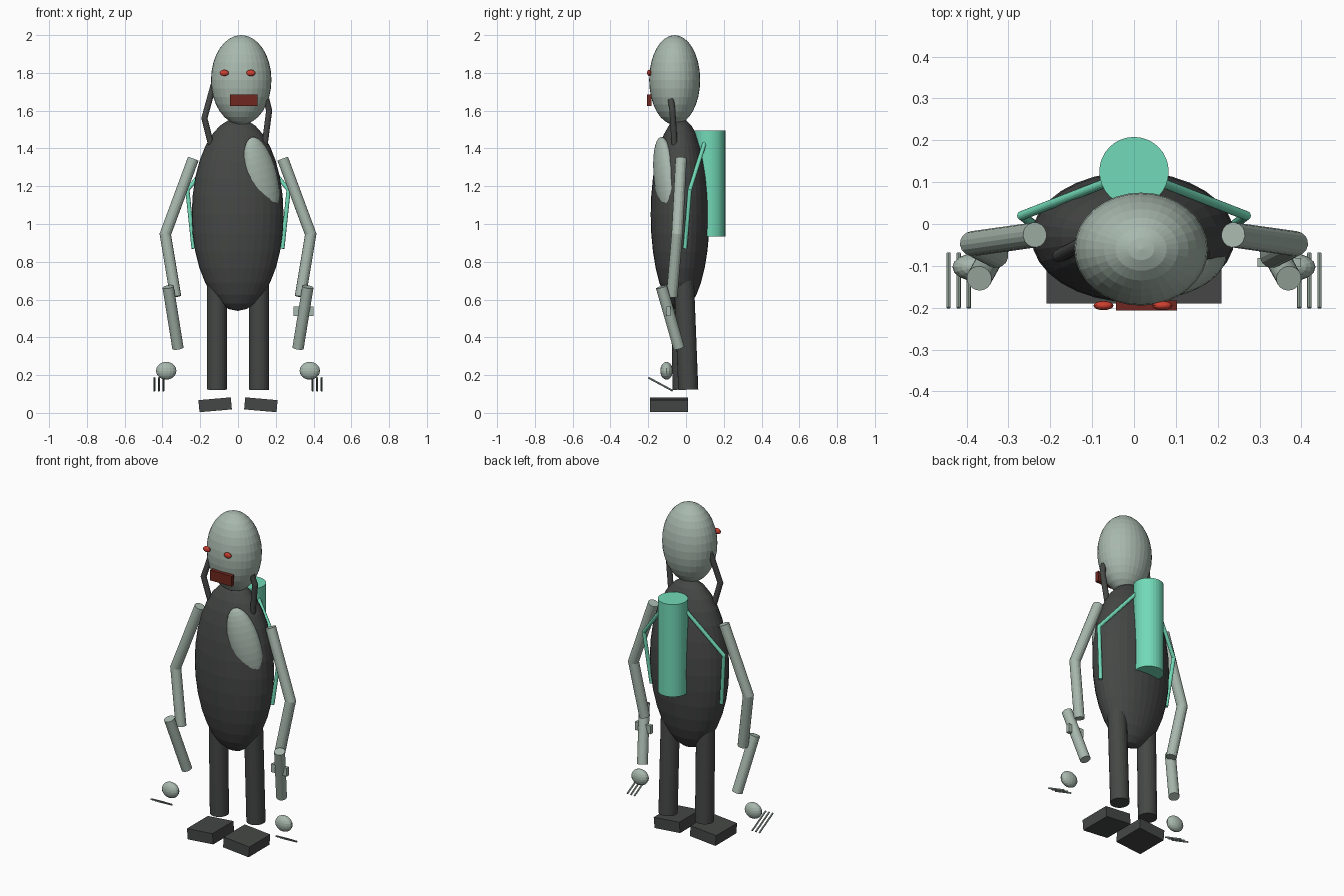
import bpy
import bmesh
from math import radians
from mathutils import Matrix, Vector, Euler

if "Cube" in bpy.data.objects:
    bpy.data.objects.remove(bpy.data.objects["Cube"], do_unlink=True)


def material(name, r, g, b):
    m = bpy.data.materials.new(name)
    m.use_nodes = True
    m.diffuse_color = (r, g, b, 1)
    node = next(n for n in m.node_tree.nodes if n.type == "BSDF_PRINCIPLED")
    node.inputs["Base Color"].default_value = (r, g, b, 1)
    return m


SAGE = material("pale sage", 0.39, 0.48, 0.42)
DARK = material("charcoal", 0.06, 0.064, 0.061)
TEAL = material("mint teal", 0.17, 0.70, 0.48)
RED = material("bright red", 0.62, 0.05, 0.03)
MAROON = material("dark red", 0.16, 0.02, 0.013)


def finish(name, bm, mat):
    mesh = bpy.data.meshes.new(name)
    bm.to_mesh(mesh)
    bm.free()
    mesh.materials.append(mat)
    ob = bpy.data.objects.new(name, mesh)
    bpy.context.collection.objects.link(ob)
    return ob


def placed(center, size, rot=(0, 0, 0)):
    turn = Euler([radians(a) for a in rot]).to_matrix().to_4x4()
    return Matrix.Translation(center) @ turn @ Matrix.Diagonal((*size, 1))


def ellipsoid(name, center, radii, mat, rot=(0, 0, 0), segs=32, rings=16):
    bm = bmesh.new()
    bmesh.ops.create_uvsphere(bm, u_segments=segs, v_segments=rings, radius=1,
                              matrix=placed(center, radii, rot))
    return finish(name, bm, mat)


def box(name, center, size, mat, rot=(0, 0, 0)):
    bm = bmesh.new()
    bmesh.ops.create_cube(bm, size=1, matrix=placed(center, size, rot))
    return finish(name, bm, mat)


def rod(name, a, b, radius, mat, segs=24):
    a, b = Vector(a), Vector(b)
    turn = (b - a).to_track_quat("Z", "Y").to_matrix().to_4x4()
    bm = bmesh.new()
    bmesh.ops.create_cone(bm, cap_ends=True, segments=segs, radius1=radius,
                          radius2=radius, depth=(b - a).length,
                          matrix=Matrix.Translation((a + b) / 2) @ turn)
    return finish(name, bm, mat)


def bent_tube(name, points, radius, mat):
    """Tube along straight runs, with each bend mitred on the bisecting plane."""
    pts = [Vector(p) for p in points]
    runs = [(q - p).normalized() for p, q in zip(pts, pts[1:])]
    turn = runs[0].to_track_quat("Z", "Y").to_matrix().to_4x4()
    bm = bmesh.new()
    ring = bmesh.ops.create_circle(bm, segments=16, radius=radius,
                                   matrix=Matrix.Translation(pts[0]) @ turn)["verts"]
    start = ring
    for i, run in enumerate(runs):
        normal = (run + runs[i + 1]).normalized() if i + 1 < len(runs) else run
        nxt = [bm.verts.new(v.co + run * ((pts[i + 1] - v.co).dot(normal) / run.dot(normal)))
               for v in ring]
        for j in range(len(ring)):
            k = (j + 1) % len(ring)
            bm.faces.new((ring[j], ring[k], nxt[k], nxt[j]))
        ring = nxt
    bm.faces.new(start)
    bm.faces.new(ring)
    bmesh.ops.recalc_face_normals(bm, faces=bm.faces)
    return finish(name, bm, mat)


# Body and head
ellipsoid("torso", (-0.002, -0.031, 1.05), (0.243, 0.156, 0.51), DARK)
ellipsoid("chest_patch", (0.125, -0.11, 1.245), (0.088, 0.052, 0.222), SAGE, (0, -15, 25))
ellipsoid("head", (0.017, -0.06, 1.763), (0.16, 0.135, 0.237), SAGE)

# Face
for side, x in (("right", -0.073), ("left", 0.068)):
    ellipsoid(side + "_eye", (x, -0.195, 1.80), (0.024, 0.011, 0.017), RED, segs=16, rings=8)
box("mouth", (0.03, -0.195, 1.655), (0.145, 0.024, 0.062), MAROON)

# Breathing hoses from head to shoulders
bent_tube("right_hose", [(-0.12, -0.045, 1.77), (-0.178, -0.075, 1.56), (-0.14, -0.062, 1.41)],
          0.016, DARK)
bent_tube("left_hose", [(0.15, -0.08, 1.66), (0.165, -0.072, 1.6), (0.14, -0.06, 1.41)],
          0.016, DARK)

# Back tank
rod("back_tank", (0, 0.125, 0.935), (0, 0.125, 1.495), 0.083, TEAL, 32)

# Mirrored limbs and straps
for side, s in (("right", -1), ("left", 1)):
    bent_tube(side + "_strap", [(s * 0.05, 0.105, 1.45), (s * 0.268, 0.02, 1.18),
                                (s * 0.235, -0.005, 0.87)], 0.011, TEAL)
    bent_tube(side + "_arm", [(s * 0.237, -0.026, 1.345), (s * 0.385, -0.047, 0.945),
                              (s * 0.33, -0.075, 0.615)], 0.03, SAGE)
    rod(side + "_forearm", (s * 0.37, -0.13, 0.667), (s * 0.318, -0.037, 0.343), 0.03, SAGE)
    ellipsoid(side + "_hand", (s * 0.38, -0.103, 0.223), (0.054, 0.033, 0.047), SAGE,
              segs=16, rings=10)
    for i in range(3):
        x = s * (0.395 + 0.024 * i)
        rod(f"{side}_finger_{i + 1}", (x, -0.07, 0.117), (x, -0.2, 0.187), 0.005, SAGE, 8)
    rod(side + "_leg", (s * 0.112, s * 0.015 - 0.003, 0.123),
        (s * 0.112, s * 0.008 - 0.022, 0.78), 0.053, DARK)
    box(side + "_foot", (s * 0.121, -0.09, 0.043), (0.172, 0.2, 0.064), DARK, (0, s * 5, 0))

# Wrist device
box("wrist_device", (0.347, -0.092, 0.537), (0.104, 0.022, 0.05), SAGE)
